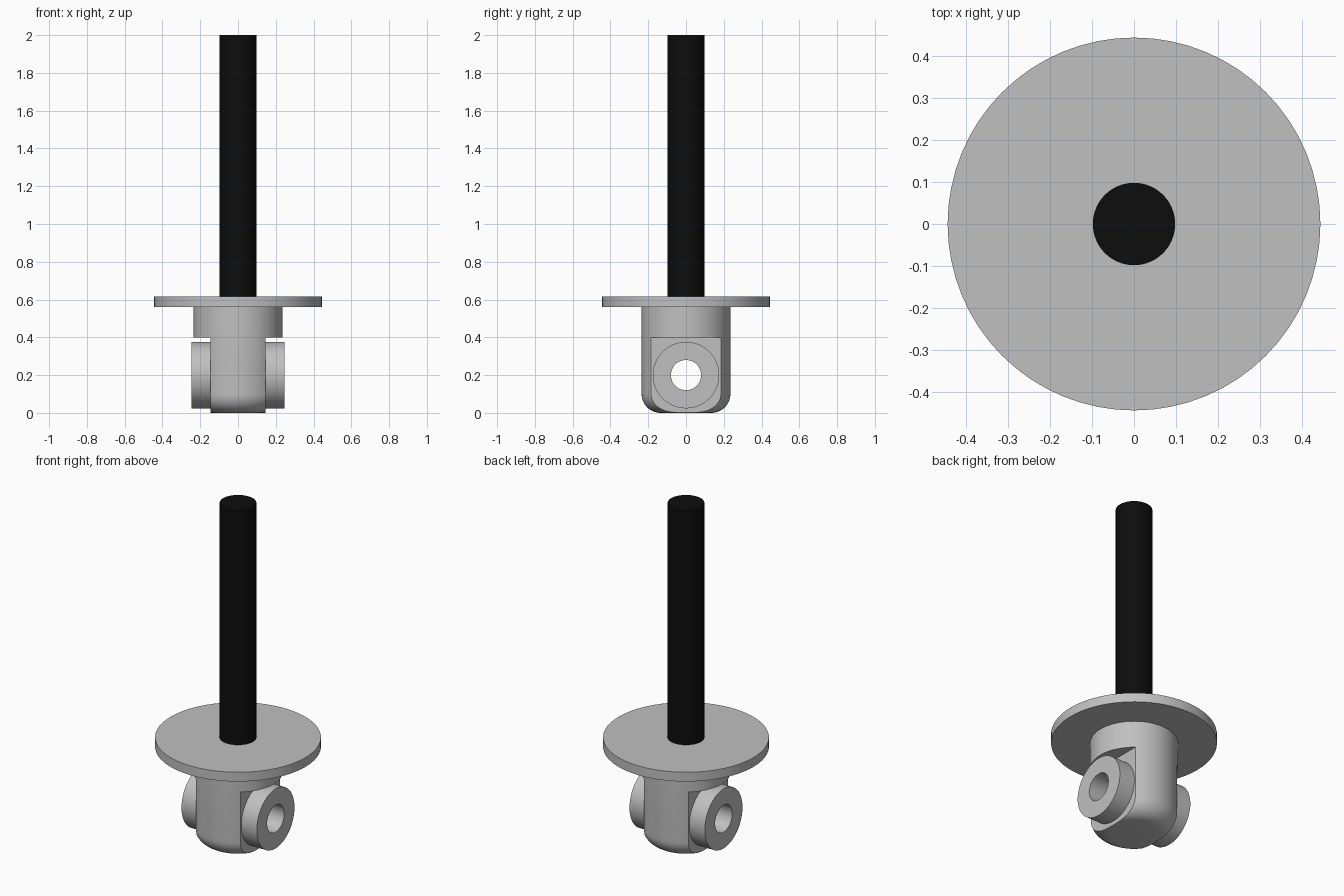
import bpy, bmesh, math
from mathutils import Matrix

old = bpy.data.objects.get("Cube")
if old:
    bpy.data.objects.remove(old, do_unlink=True)


def material(name, color):
    mat = bpy.data.materials.new(name)
    mat.use_nodes = True
    mat.diffuse_color = color
    mat.node_tree.nodes["Principled BSDF"].inputs["Base Color"].default_value = color
    return mat


grey = material("light grey metal", (0.53, 0.53, 0.53, 1))
black = material("black rod", (0.004, 0.004, 0.004, 1))


def finish(name, bm, mat):
    mesh = bpy.data.meshes.new(name)
    bmesh.ops.recalc_face_normals(bm, faces=bm.faces)
    bm.to_mesh(mesh)
    bm.free()
    mesh.materials.append(mat)
    obj = bpy.data.objects.new(name, mesh)
    bpy.context.collection.objects.link(obj)
    return obj


def cylinder(name, radius, low, high, mat, segments=64, across=False, z=0):
    """Cylinder along z, or along x at height z."""
    place = Matrix.Translation((0, 0, (low + high) / 2))
    if across:
        place = Matrix.Translation((0, 0, z)) @ Matrix.Rotation(math.pi / 2, 4, "Y") @ place
    bm = bmesh.new()
    bmesh.ops.create_cone(bm, cap_ends=True, segments=segments, radius1=radius,
                          radius2=radius, depth=high - low, matrix=place)
    return finish(name, bm, mat)


def box(name, center, size):
    bm = bmesh.new()
    bmesh.ops.create_cube(bm, size=1, matrix=Matrix.LocRotScale(center, None, size))
    return finish(name, bm, grey)


def lathe(name, profile, mat, segments=64):
    bm = bmesh.new()
    verts = [bm.verts.new((r, 0, z)) for r, z in profile]
    edges = [bm.edges.new(pair) for pair in zip(verts, verts[1:])]
    bmesh.ops.spin(bm, geom=verts + edges, cent=(0, 0, 0), axis=(0, 0, 1),
                   angle=math.tau, steps=segments)
    bmesh.ops.remove_doubles(bm, verts=bm.verts, dist=0.0001)
    return finish(name, bm, mat)


def activate(obj):
    bpy.ops.object.select_all(action="DESELECT")
    obj.select_set(True)
    bpy.context.view_layer.objects.active = obj


def combine(obj, tool, operation):
    """Apply a boolean and discard the tool."""
    activate(obj)
    mod = obj.modifiers.new("boolean", "BOOLEAN")
    mod.operation, mod.object, mod.solver = operation, tool, "EXACT"
    bpy.ops.object.modifier_apply(modifier=mod.name)
    bpy.data.objects.remove(tool, do_unlink=True)


# Round hub with a filleted bottom edge
R, FILLET, TOP = 0.235, 0.1, 0.56
arc = [(R - FILLET + FILLET * math.sin(a), FILLET - FILLET * math.cos(a))
       for a in (math.pi / 2 * i / 10 for i in range(11))]
hub = lathe("pivot_hub", [(0, 0)] + arc + [(R, TOP), (0, TOP)], grey)

# Flats on both sides, bosses standing on them, and a pin hole through all
for side in (-1, 1):
    combine(hub, box("flat_cutter", (side * 0.345, 0, 0.15), (0.4, 1, 0.5)), "DIFFERENCE")
PIN_Z = 0.2
combine(hub, cylinder("bosses", 0.176, -0.246, 0.246, grey, across=True, z=PIN_Z), "UNION")
combine(hub, cylinder("hole_cutter", 0.08, -0.5, 0.5, grey, 48, True, PIN_Z), "DIFFERENCE")

# Flange and rod
flange = cylinder("flange", 0.444, TOP, 0.615, grey)
rod = cylinder("rod", 0.098, 0.615, 2, black)

for obj in (hub, flange, rod):
    activate(obj)
    bpy.ops.object.shade_smooth_by_angle(angle=math.radians(30))
